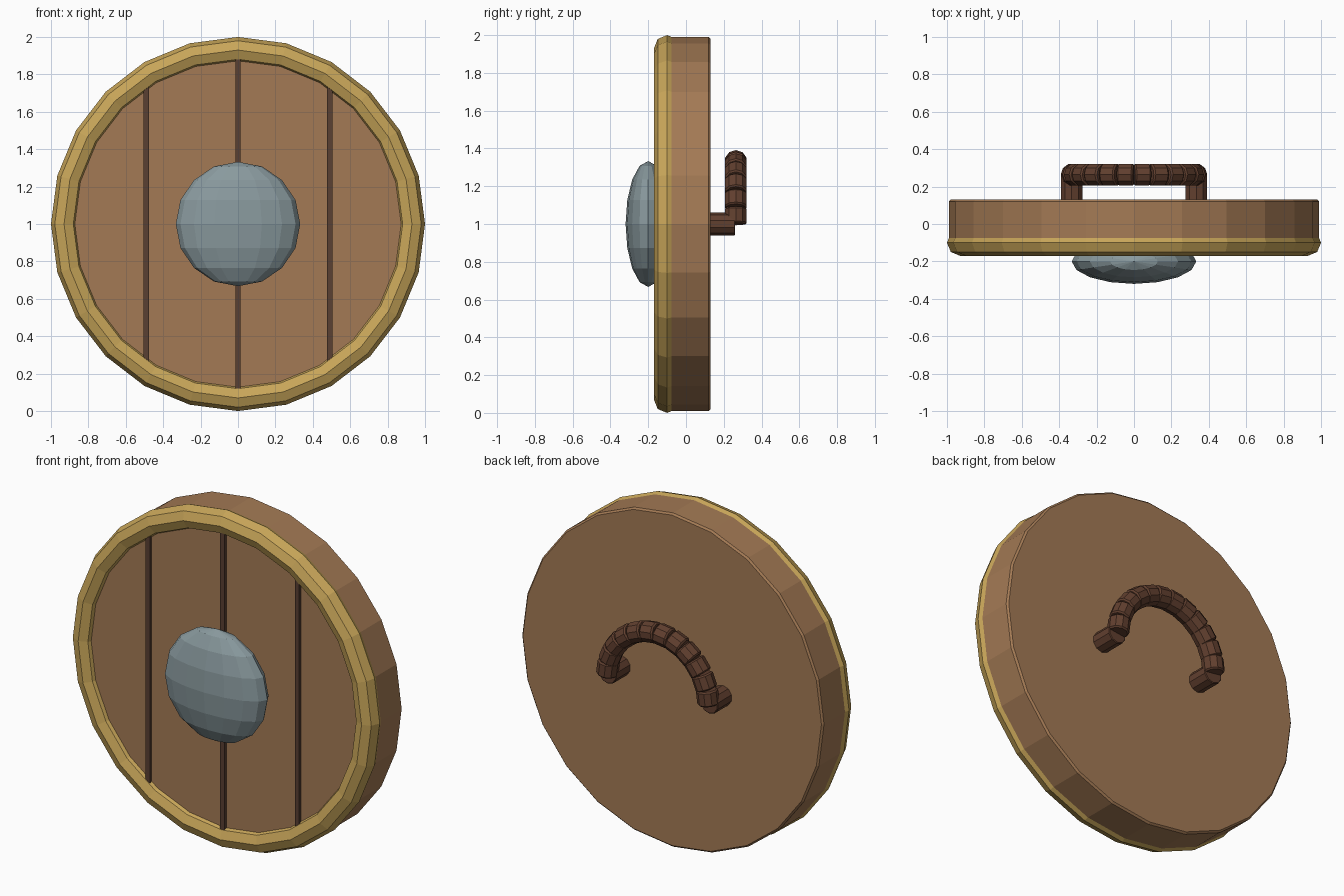
import bpy
from math import pi, sin, cos, radians
from mathutils import Vector

if "Cube" in bpy.data.objects:
    bpy.data.objects.remove(bpy.data.objects["Cube"])


def material(name, rgb):
    m = bpy.data.materials.new(name)
    m.diffuse_color = (*rgb, 1)
    m.use_nodes = True
    m.node_tree.nodes["Principled BSDF"].inputs["Base Color"].default_value = m.diffuse_color
    return m


WOOD = material("wood", (0.37, 0.195, 0.09))
BRASS = material("brass", (0.58, 0.38, 0.10))
STEEL = material("steel", (0.25, 0.32, 0.34))
LEATHER = material("leather", (0.12, 0.05, 0.028))
DARK = material("dark_wood", (0.10, 0.05, 0.032))


def finish(name, mat, bevel=0):
    o = bpy.context.object
    o.name = name
    o.data.materials.append(mat)
    if bevel:
        b = o.modifiers.new("bevel", "BEVEL")
        b.width = bevel
        b.segments = 1
        b.limit_method = "ANGLE"
        b.angle_limit = radians(50)
    return o


def cylinder(name, mat, a, b, radius, sides, bevel):
    a, b = Vector(a), Vector(b)
    d = b - a
    bpy.ops.mesh.primitive_cylinder_add(
        vertices=sides, radius=radius, depth=d.length, location=(a + b) / 2,
        rotation=d.to_track_quat("Z", "Y").to_euler())
    return finish(name, mat, bevel)


# wooden board
cylinder("shield_board", WOOD, (0, -0.13, 1), (0, 0.13, 1), 0.99, 24, 0.01)

# faceted rim on the front edge
bpy.ops.mesh.primitive_torus_add(
    major_segments=24, minor_segments=8, major_radius=0.93, minor_radius=0.07,
    location=(0, -0.10, 1), rotation=(pi / 2, 0, 0))
finish("rim", BRASS)

# thin strips marking the plank joints
for i, (x, half) in enumerate([(-0.49, 0.73), (0, 0.89), (0.49, 0.73)]):
    bpy.ops.mesh.primitive_cube_add(size=1, location=(x, -0.135, 1))
    bpy.context.object.scale = (0.028, 0.024, 2 * half)
    finish(f"plank_joint_{i + 1}", DARK)

# flattened central boss
bpy.ops.mesh.primitive_uv_sphere_add(
    segments=16, ring_count=8, radius=1, location=(0, -0.20, 1))
bpy.context.object.scale = (0.333, 0.12, 0.333)
finish("boss", STEEL)

# handle posts
R, Y = 0.333, 0.264
for side, label in ((-1, "left"), (1, "right")):
    cylinder(f"handle_post_{label}", LEATHER, (side * R, 0.11, 1),
             (side * R, 0.26, 1), 0.06, 10, 0.004)

# wrapped grip: short segments around a half circle
N = 12
for i in range(N):
    a0, a1 = pi * i / N, pi * (i + 1) / N
    cylinder(f"grip_segment_{i + 1}", LEATHER,
             (R * cos(a0), Y, 1 + R * sin(a0)),
             (R * cos(a1), Y, 1 + R * sin(a1)), 0.06, 10, 0.008)
